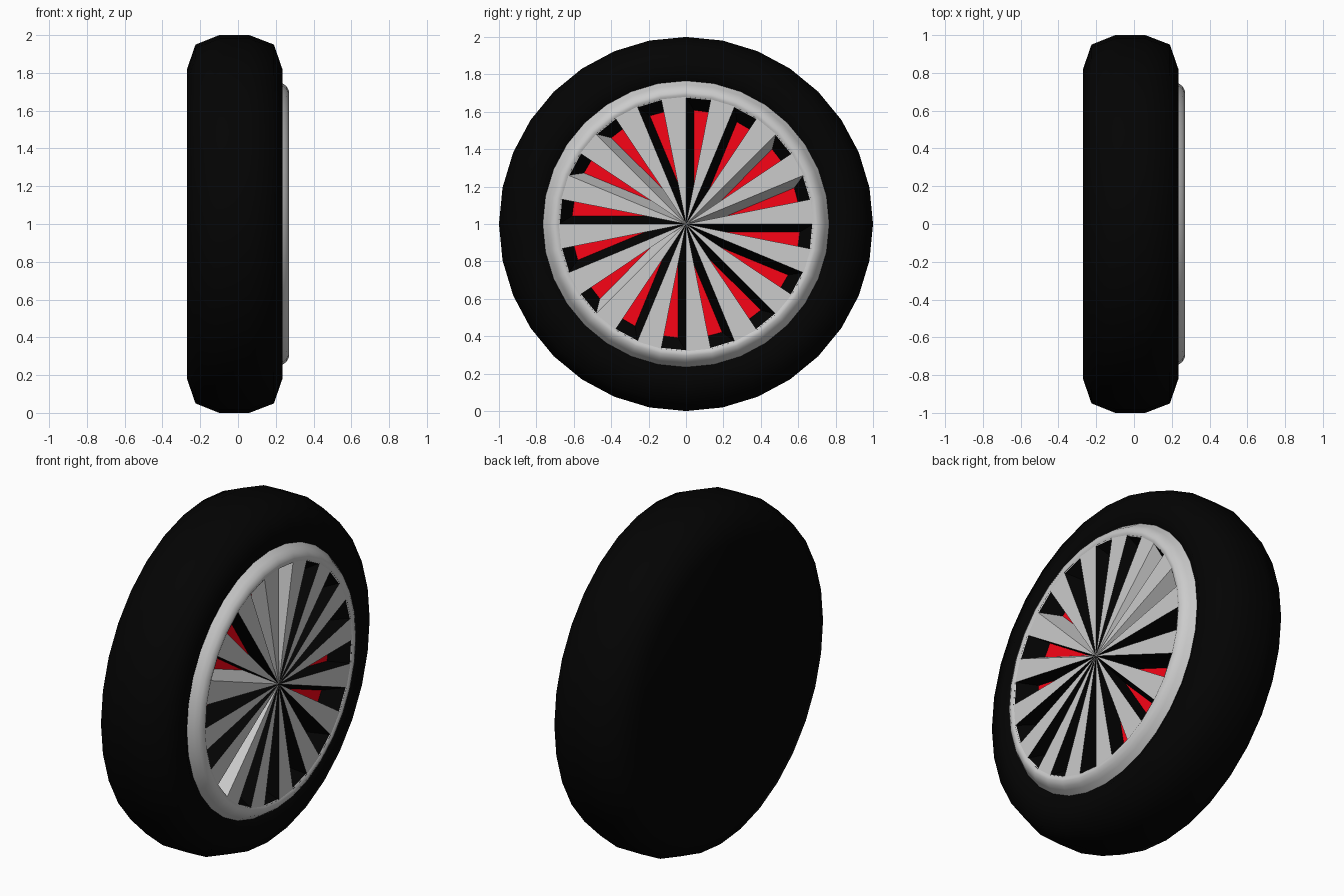
import bpy, bmesh, math

if "Cube" in bpy.data.objects:
    bpy.data.objects.remove(bpy.data.objects["Cube"])

SIDES = 32
STEP = 2 * math.pi / SIDES


def material(name, rgb):
    m = bpy.data.materials.new(name)
    m.diffuse_color = (*rgb, 1)
    m.use_nodes = True
    m.node_tree.nodes["Principled BSDF"].inputs["Base Color"].default_value = m.diffuse_color
    return m


BLACK = material("black_rubber", (0.001, 0.001, 0.001))
RED = material("red_paint", (0.95, 0.001, 0.008))


def polar(r, a, x):
    # angle runs clockwise from the top, seen from +x
    return (x, r * math.sin(a), 1 + r * math.cos(a))


def make(name, bm, mat=None, smooth=None):
    mesh = bpy.data.meshes.new(name)
    bm.to_mesh(mesh)
    bm.free()
    ob = bpy.data.objects.new(name, mesh)
    bpy.context.collection.objects.link(ob)
    if mat:
        mesh.materials.append(mat)
    if smooth:
        bpy.ops.object.select_all(action='DESELECT')
        bpy.context.view_layer.objects.active = ob
        ob.select_set(True)
        bpy.ops.object.shade_smooth_by_angle(angle=math.radians(smooth))
    return ob


def lathe(name, profile, mat=None, smooth=80):
    # revolve (radius, x) points around the axle
    bm = bmesh.new()
    rings = [[bm.verts.new(polar(r, i * STEP, x)) for i in range(SIDES)] for r, x in profile]
    for a, b in zip(rings, rings[1:]):
        for i in range(SIDES):
            j = (i + 1) % SIDES
            bm.faces.new((a[i], b[i], b[j], a[j]))
    if name == "tyre":
        bm.faces.new(rings[0])          # closed back
    bmesh.ops.recalc_face_normals(bm, faces=bm.faces)
    return make(name, bm, mat, smooth)


# tyre with closed flat back
lathe("tyre", [(0.82, -0.27), (0.95, -0.225), (1.0, -0.10), (1.0, 0.06),
               (0.95, 0.19), (0.82, 0.235), (0.75, 0.195), (0.66, 0.12)], BLACK)

# rounded rim lip
lathe("rim", [(0.775, 0.19), (0.745, 0.235), (0.73, 0.256), (0.705, 0.27),
              (0.69, 0.27), (0.675, 0.262)])

# wheel face: 16 flat spokes with a tapering pocket after each
FACE, FLOOR = 0.265, 0.16
R_OUT, R_IN, SHIFT = 0.68, 0.61, 0.043
GREY_START = {2, 3, 10, 13, 14}     # pockets with a grey leading wall
GREY_END = {0, 15}                  # pockets with a grey trailing wall
spokes, walls, inserts = bmesh.new(), bmesh.new(), bmesh.new()


def face(bm, *pts):
    f = bm.faces.new([bm.verts.new(p) for p in pts])
    f.normal_update()
    if f.normal.x < 0:
        f.normal_flip()


for k in range(16):
    a0 = 2 * k * STEP
    a1, a2 = a0 + STEP, a0 + 2 * STEP
    hub = polar(0, 0, FACE)
    start, end = polar(R_OUT, a0, FACE), polar(R_OUT, a1, FACE)
    floor_start = polar(R_IN, a0 + math.asin(SHIFT / R_IN), FLOOR)
    floor_end = polar(R_IN, a1 + 0.004, FLOOR)
    tip = polar(SHIFT / math.sin(STEP), a1 + 0.004, FLOOR)
    face(spokes, hub, polar(R_OUT, a2, FACE), end)
    lead = spokes if k in GREY_START else walls
    trail = spokes if k in GREY_END else walls
    face(lead, hub, start, floor_start)
    face(lead, hub, floor_start, tip)
    face(trail, hub, tip, end)
    face(trail, tip, floor_end, end)
    face(walls, start, end, floor_end, floor_start)
    face(inserts, tip, floor_start, floor_end)

make("spokes", spokes)
make("pocket_walls", walls, BLACK)
make("red_inserts", inserts, RED)
